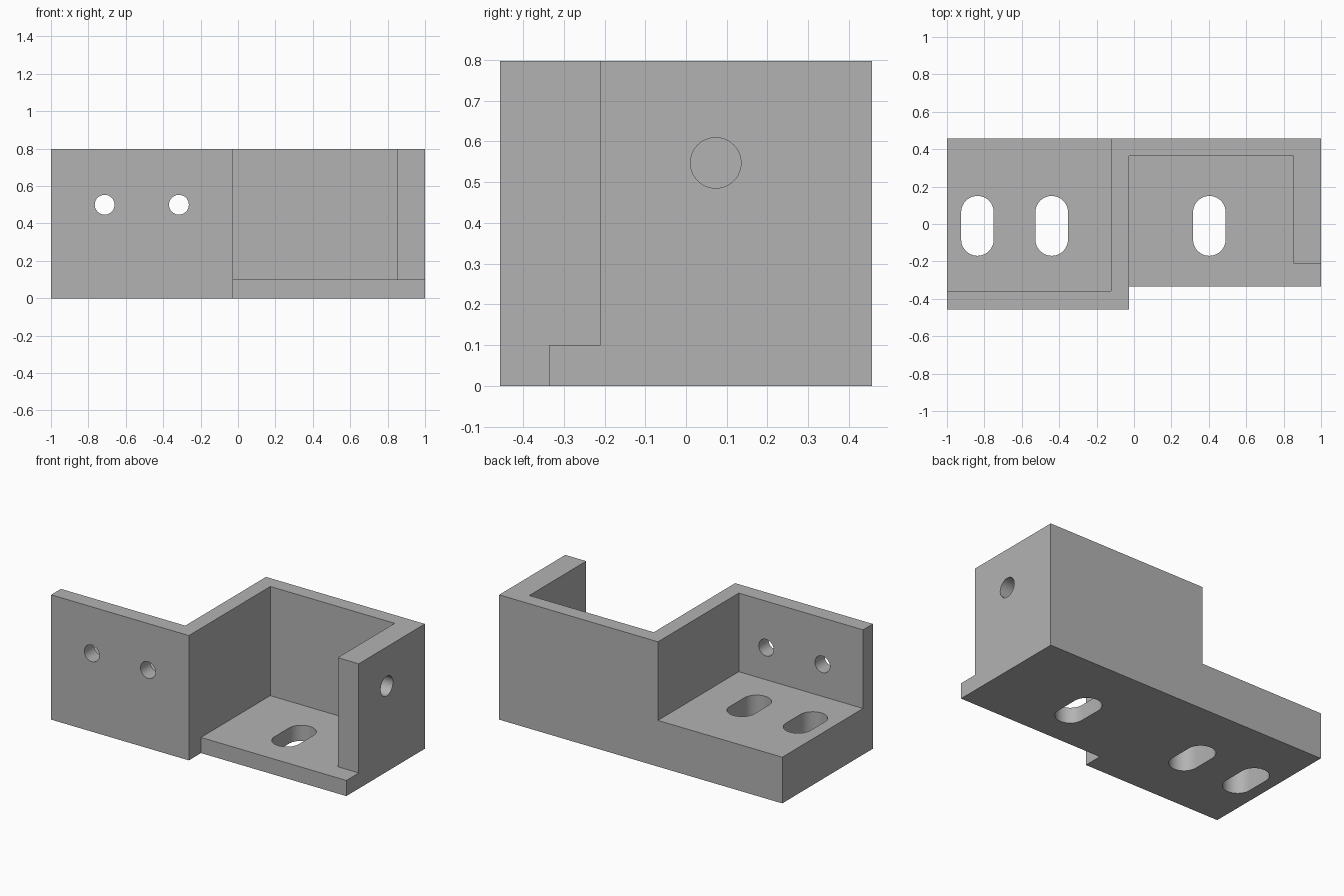
import bpy, bmesh, math
from mathutils import Matrix

cube = bpy.data.objects.get("Cube")
if cube:
    bpy.data.objects.remove(cube, do_unlink=True)

grey = bpy.data.materials.new("plain grey")
grey.use_nodes = True
colour = (0.45, 0.45, 0.45, 1)
grey.diffuse_color = colour
grey.node_tree.nodes["Principled BSDF"].inputs["Base Color"].default_value = colour

HALF_Y, TOP, OUT = 0.457, 0.797, 1.2   # OUT lies outside the bracket


def prism(name, outline, depth, matrix=Matrix()):
    """Extrude a flat outline along its local z, then place it."""
    bm = bmesh.new()
    face = bm.faces.new([bm.verts.new((u, v, 0)) for u, v in outline])
    ext = bmesh.ops.extrude_face_region(bm, geom=[face])
    verts = [g for g in ext["geom"] if isinstance(g, bmesh.types.BMVert)]
    bmesh.ops.translate(bm, verts=verts, vec=(0, 0, depth))
    bmesh.ops.transform(bm, matrix=matrix, verts=bm.verts)
    bmesh.ops.recalc_face_normals(bm, faces=bm.faces)
    mesh = bpy.data.meshes.new(name)
    bm.to_mesh(mesh)
    bm.free()
    mesh.materials.append(grey)
    obj = bpy.data.objects.new(name, mesh)
    bpy.context.collection.objects.link(obj)
    return obj


def box(name, x0, x1, y0, y1, z0, z1):
    outline = [(x0, y0), (x1, y0), (x1, y1), (x0, y1)]
    return prism(name, outline, z1 - z0, Matrix.Translation((0, 0, z0)))


def slot_outline(radius, straight=0.0, steps=24):
    """Circle, or a rounded slot when straight is above zero."""
    points = []
    for side in (0, 1):
        for i in range(steps + (1 if straight else 0)):
            a = math.pi * (side + i / steps)
            shift = straight / 2 * (1 - 2 * side)
            points.append((radius * math.cos(a), radius * math.sin(a) + shift))
    return points


bracket = box("bracket", -1, 1, -HALF_Y, HALF_Y, 0, TOP)

# Open pockets that leave the zigzag wall and the two floors
cutters = [
    box("front_step_cutter", -0.027, OUT, -OUT, -0.335, -OUT, OUT),
    box("front_pocket_cutter", -0.027, 0.852, -OUT, 0.364, 0.1, OUT),
    box("end_wall_cutter", 0.7, OUT, -OUT, -0.21, 0.1, OUT),
    box("rear_pocket_cutter", -OUT, -0.122, -0.358, OUT, 0.295, OUT),
]

# Floor slots
for x in (-0.837, -0.44, 0.403):
    place = Matrix.Translation((x, -0.01, -0.2))
    cutters.append(prism("floor_slot_cutter", slot_outline(0.087, 0.146), 0.7, place))

# Front wall holes
for x in (-0.713, -0.316):
    place = Matrix.Translation((x, -0.3, 0.5)) @ Matrix.Rotation(math.pi / 2, 4, 'X')
    cutters.append(prism("front_hole_cutter", slot_outline(0.053), 0.3, place))

# End wall hole
place = Matrix.Translation((0.75, 0.073, 0.547)) @ Matrix.Rotation(math.pi / 2, 4, 'Y')
cutters.append(prism("end_hole_cutter", slot_outline(0.062), 0.4, place))

# Cut, bake the result and drop the cutters
for cutter in cutters:
    cutter.hide_render = True
    mod = bracket.modifiers.new(cutter.name, 'BOOLEAN')
    mod.operation, mod.solver, mod.object = 'DIFFERENCE', 'EXACT', cutter
bpy.context.view_layer.update()
graph = bpy.context.evaluated_depsgraph_get()
baked = bpy.data.meshes.new_from_object(bracket.evaluated_get(graph))
bracket.modifiers.clear()
bracket.data = baked
baked.name = "bracket"
for cutter in cutters:
    bpy.data.objects.remove(cutter, do_unlink=True)

# Smooth hole walls, crisp edges
bpy.ops.object.select_all(action='DESELECT')
bracket.select_set(True)
bpy.context.view_layer.objects.active = bracket
bpy.ops.object.shade_smooth_by_angle(angle=math.radians(30))
